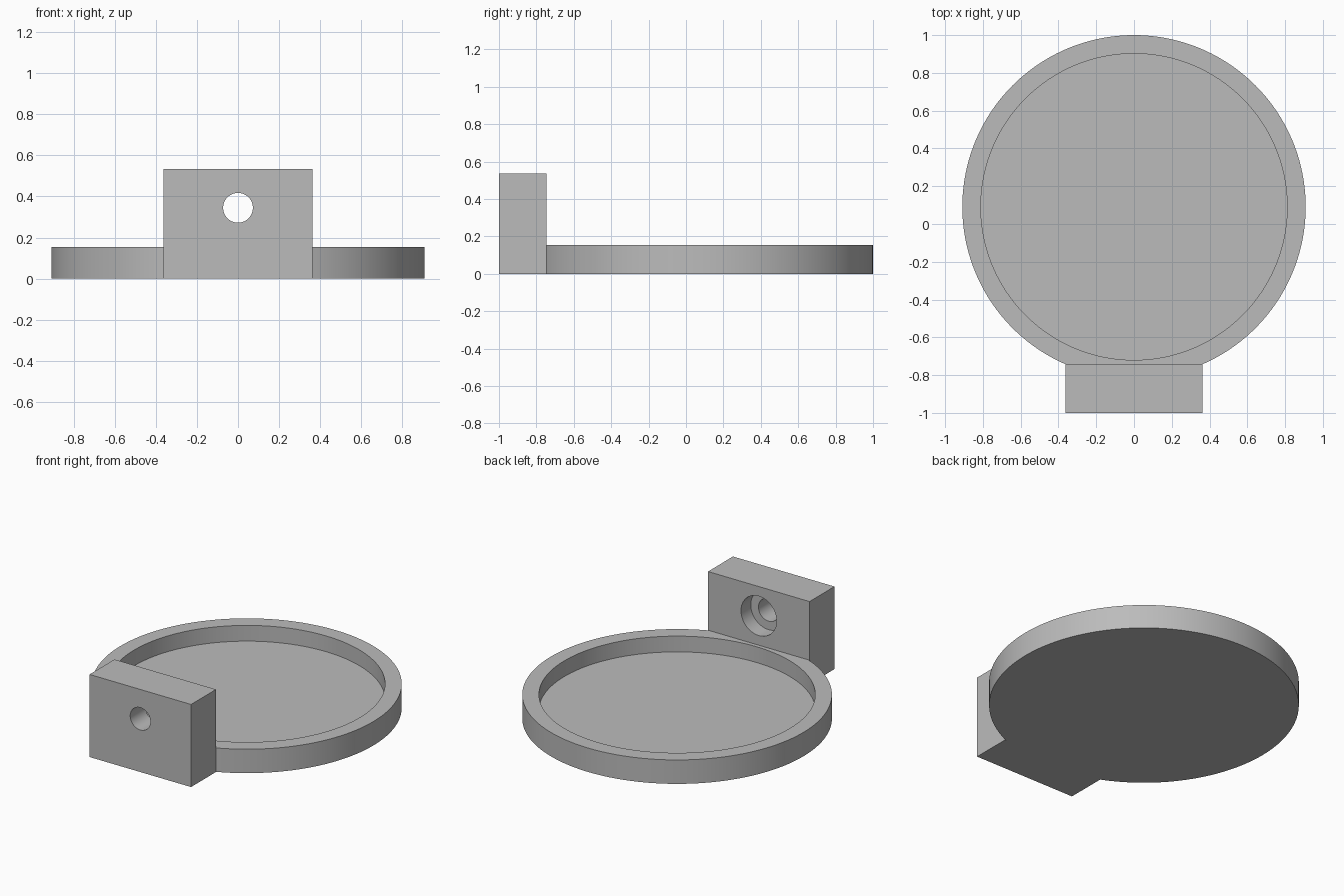
import bpy
import bmesh
import math
from mathutils import Matrix

default = bpy.data.objects.get("Cube")
if default:
    bpy.data.objects.remove(default, do_unlink=True)

# Main dimensions
CENTRE_Y = 0.091
RADIUS, RECESS_RADIUS = 0.909, 0.811
RIM_TOP, FLOOR_Z = 0.155, 0.053
HALF_WIDTH, BLOCK_FRONT, BLOCK_BACK, BLOCK_TOP = 0.3636, -1.0, -0.745, 0.535
HOLE_Z, HOLE_RADIUS, BORE_RADIUS, BORE_DEPTH = 0.345, 0.0725, 0.1275, 0.1

# Plain grey material
grey = bpy.data.materials.new("plain grey")
grey.use_nodes = True
colour = (0.5, 0.5, 0.5, 1)
grey.diffuse_color = colour
grey.node_tree.nodes["Principled BSDF"].inputs["Base Color"].default_value = colour


def add_object(name, bm):
    mesh = bpy.data.meshes.new(name)
    bm.to_mesh(mesh)
    bm.free()
    mesh.materials.append(grey)
    obj = bpy.data.objects.new(name, mesh)
    bpy.context.collection.objects.link(obj)
    return obj


def cylinder(name, radius, start, end, segments, along_y=False):
    """Cylinder from start to end along z (tray) or y (screw hole)."""
    bm = bmesh.new()
    bmesh.ops.create_cone(bm, cap_ends=True, segments=segments,
                          radius1=radius, radius2=radius, depth=end - start)
    middle = (start + end) / 2
    if along_y:
        matrix = Matrix.Translation((0, middle, HOLE_Z)) @ Matrix.Rotation(math.pi / 2, 4, "X")
    else:
        matrix = Matrix.Translation((0, CENTRE_Y, middle))
    bm.transform(matrix)
    return add_object(name, bm)


def box(name, low, high):
    bm = bmesh.new()
    bmesh.ops.create_cube(bm, size=1)
    for v in bm.verts:
        v.co = [low[i] if v.co[i] < 0 else high[i] for i in range(3)]
    return add_object(name, bm)


def boolean(target, tool, operation):
    mod = target.modifiers.new(operation.lower(), "BOOLEAN")
    mod.operation, mod.solver, mod.object = operation, "EXACT", tool
    bpy.context.view_layer.objects.active = target
    bpy.ops.object.modifier_apply(modifier=mod.name)
    bpy.data.objects.remove(tool, do_unlink=True)


# Round tray joined to the mounting block
tray = cylinder("tray_with_mounting_block", RADIUS, 0, RIM_TOP, 160)
block = box("mounting_block", (-HALF_WIDTH, BLOCK_FRONT, 0),
            (HALF_WIDTH, BLOCK_BACK, BLOCK_TOP))
boolean(tray, block, "UNION")

# Shallow round recess
boolean(tray, cylinder("recess", RECESS_RADIUS, FLOOR_Z, RIM_TOP + 0.1, 160), "DIFFERENCE")

# Screw hole with a wider counterbore at the back of the block
boolean(tray, cylinder("screw_hole", HOLE_RADIUS, BLOCK_FRONT - 0.1, BLOCK_BACK + 0.1, 64, True),
        "DIFFERENCE")
boolean(tray, cylinder("counterbore", BORE_RADIUS, BLOCK_BACK - BORE_DEPTH, BLOCK_BACK + 0.1, 64, True),
        "DIFFERENCE")

# Smooth round walls, crisp edges
bpy.ops.object.select_all(action="DESELECT")
tray.select_set(True)
bpy.context.view_layer.objects.active = tray
bpy.ops.object.shade_smooth_by_angle(angle=math.radians(30))
